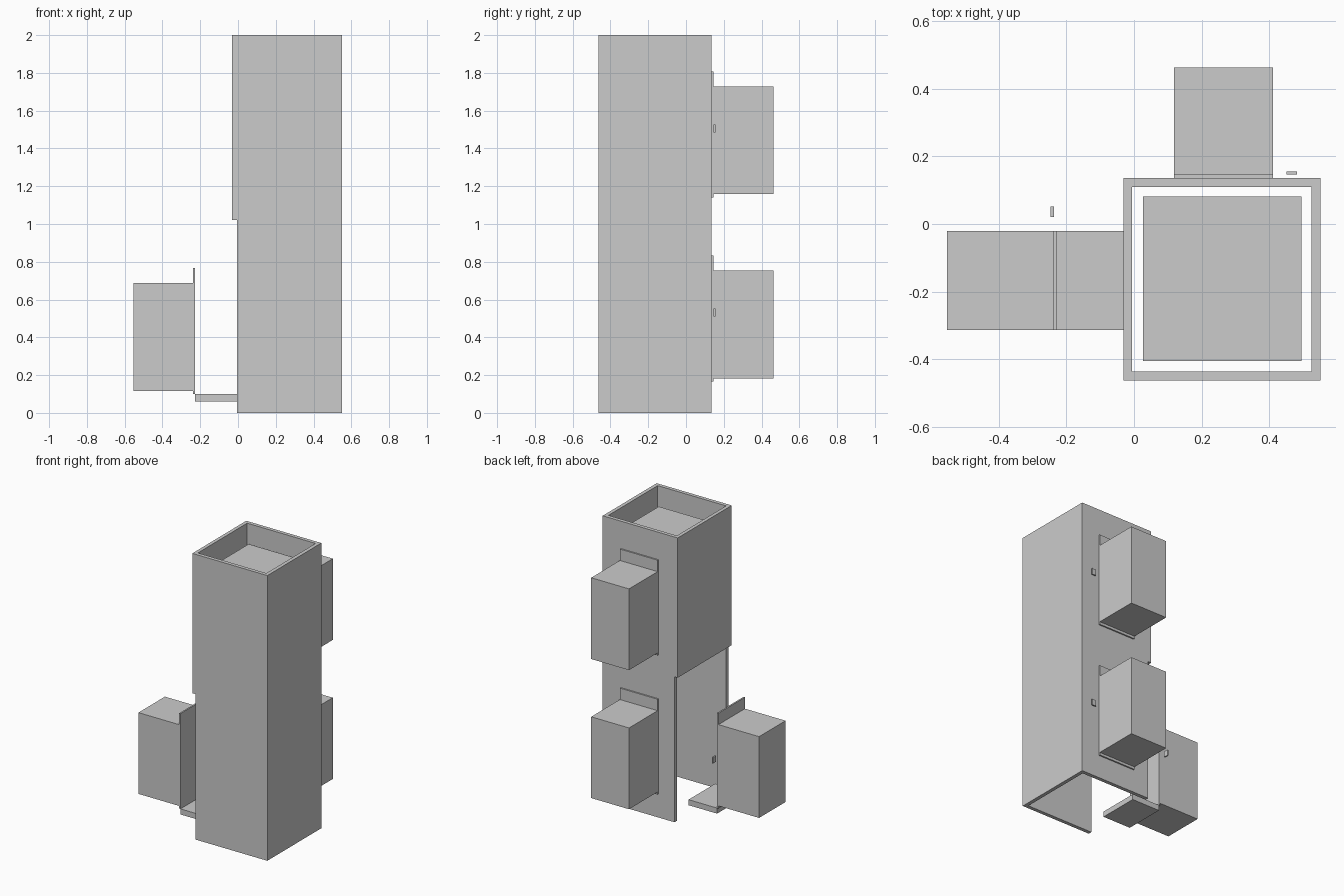
import bpy, bmesh

if "Cube" in bpy.data.objects:
    bpy.data.objects.remove(bpy.data.objects["Cube"])


def make_object(name, bm):
    bmesh.ops.recalc_face_normals(bm, faces=bm.faces)
    mesh = bpy.data.meshes.new(name)
    bm.to_mesh(mesh)
    bm.free()
    obj = bpy.data.objects.new(name, mesh)
    bpy.context.collection.objects.link(obj)
    return obj


def prism(name, outline, z0, z1):
    """Extrude a plan outline from z0 up to z1."""
    bm = bmesh.new()
    face = bm.faces.new([bm.verts.new((x, y, z0)) for x, y in outline])
    ext = bmesh.ops.extrude_face_region(bm, geom=[face])
    top = [v for v in ext["geom"] if isinstance(v, bmesh.types.BMVert)]
    bmesh.ops.translate(bm, verts=top, vec=(0, 0, z1 - z0))
    return make_object(name, bm)


def box(name, x, y, z):
    return prism(name, [(x[0], y[0]), (x[1], y[0]), (x[1], y[1]), (x[0], y[1])], *z)


# Shaft: three full-height walls, open on the left
X0, X1, Y0, Y1, T = -0.006, 0.551, -0.462, 0.136, 0.026
prism("shaft_walls", [(X0, Y0), (X1, Y0), (X1, Y1), (X0, Y1), (X0, Y1 - T),
                      (X1 - T, Y1 - T), (X1 - T, Y0 + T), (X0, Y0 + T)], 0, 2)

# Left wall closes only the upper half of the shaft
box("upper_left_wall", (X0 - 0.025, X0), (Y0, Y1), (1.02, 2))

# Lift car hanging inside the top of the shaft
box("lift_car", (0.026, 0.495), (-0.405, 0.081), (1.13, 1.873))


# Each landing has a door plate, a projecting box and a call button
def back_landing(name, z):
    box(name + "_door", (0.118, 0.411), (0.135, 0.146), (z, z + 0.668))
    box(name + "_box", (0.118, 0.411), (0.146, 0.463), (z + 0.018, z + 0.588))
    box(name + "_button", (0.45, 0.482), (0.146, 0.155), (z + 0.345, z + 0.387))


def left_landing(name, z):
    box(name + "_door", (-0.238, -0.227), (-0.313, -0.02), (z, z + 0.668))
    box(name + "_box", (-0.553, -0.238), (-0.313, -0.02), (z + 0.018, z + 0.588))
    box(name + "_button", (-0.246, -0.237), (0.02, 0.052), (z + 0.345, z + 0.387))


back_landing("lower_back", 0.165)
back_landing("upper_back", 1.14)
left_landing("left", 0.099)

# Walkway slab between the left door and the open shaft side
box("walkway", (-0.227, X0), (-0.313, -0.02), (0.06, 0.099))
